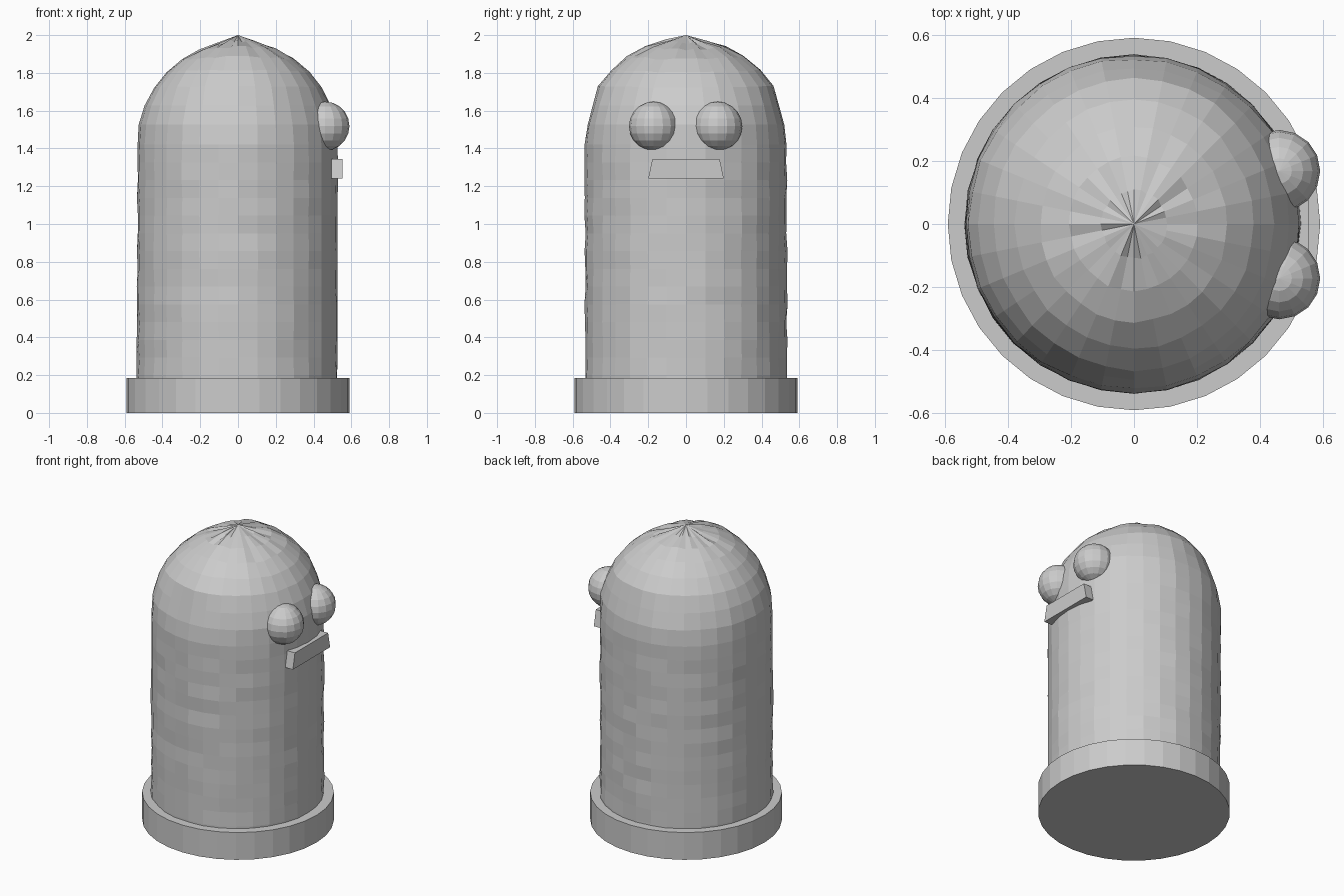
import bpy, bmesh, math, random
from mathutils import Matrix

if "Cube" in bpy.data.objects:
    bpy.data.objects.remove(bpy.data.objects["Cube"])

random.seed(4)
grey = bpy.data.materials.new("plain grey")
grey.diffuse_color = (0.6, 0.6, 0.6, 1)
grey.use_nodes = True
grey.node_tree.nodes["Principled BSDF"].inputs["Base Color"].default_value = grey.diffuse_color
SEG = 32


def finish(name, bm):
    bmesh.ops.recalc_face_normals(bm, faces=bm.faces)
    me = bpy.data.meshes.new(name)
    bm.to_mesh(me)
    bm.free()
    me.materials.append(grey)
    ob = bpy.data.objects.new(name, me)
    bpy.context.collection.objects.link(ob)
    return ob


# base disc
bm = bmesh.new()
bmesh.ops.create_cone(bm, cap_ends=True, segments=SEG, radius1=0.59, radius2=0.59,
                      depth=0.185, matrix=Matrix.Translation((0, 0, 0.0925)))
finish("base", bm)

# body: slightly uneven cylinder with a lumpy hemispherical dome
R, SPRING = 0.535, 1.42
profile = [(R, 0.01 + (SPRING - 0.01) * i / 15) for i in range(16)]
profile += [(R * math.cos(a), SPRING + R * math.sin(a))
            for a in (math.pi / 16 * k for k in range(1, 8))]
bm = bmesh.new()
rings = []
for r, z in profile:
    h = max(0, (z - SPRING) / R)
    ring = []
    for k in range(SEG):
        a = 2 * math.pi * k / SEG
        push = random.uniform(-0.005, 0.003)
        push -= 0.006 * max(0, math.cos(a)) * (h == 0)
        side = 0.024 * math.sin(a) ** 2 * min(1, 2 * h) * (h > 0.4)
        lift = random.uniform(-0.006, 0.014) * h ** 3 + 0.006 * h
        ring.append(bm.verts.new(((r + push + side * r / R) * math.cos(a),
                                  (r + push + side * r / R) * math.sin(a),
                                  z + lift + side * h * 0.7)))
    rings.append(ring)
for lo, hi in zip(rings, rings[1:]):
    for k in range(SEG):
        n = (k + 1) % SEG
        bm.faces.new((lo[k], lo[n], hi[n], hi[k]))
tip = bm.verts.new((0, 0, 2.0))
for k in range(SEG):
    bm.faces.new((rings[-1][k], rings[-1][(k + 1) % SEG], tip))
bm.faces.new(rings[0][::-1])
finish("domed_body", bm)

# eyes
for name, y in (("eye_left", -0.172), ("eye_right", 0.168)):
    bm = bmesh.new()
    bmesh.ops.create_uvsphere(bm, u_segments=16, v_segments=10, radius=0.13,
                              matrix=Matrix.Translation((0.46, y, 1.518)))
    finish(name, bm)

# mouth: trapezoid bar
bm = bmesh.new()
outline = [(-0.2, 1.24), (0.2, 1.24), (0.178, 1.345), (-0.178, 1.345)]
back = [bm.verts.new((0.495, y, z)) for y, z in outline]
face = bm.faces.new(back)
front = bmesh.ops.extrude_face_region(bm, geom=[face], use_keep_orig=True)
bmesh.ops.translate(bm, vec=(0.057, 0, 0),
                    verts=[g for g in front["geom"] if isinstance(g, bmesh.types.BMVert)])
finish("mouth", bm)
